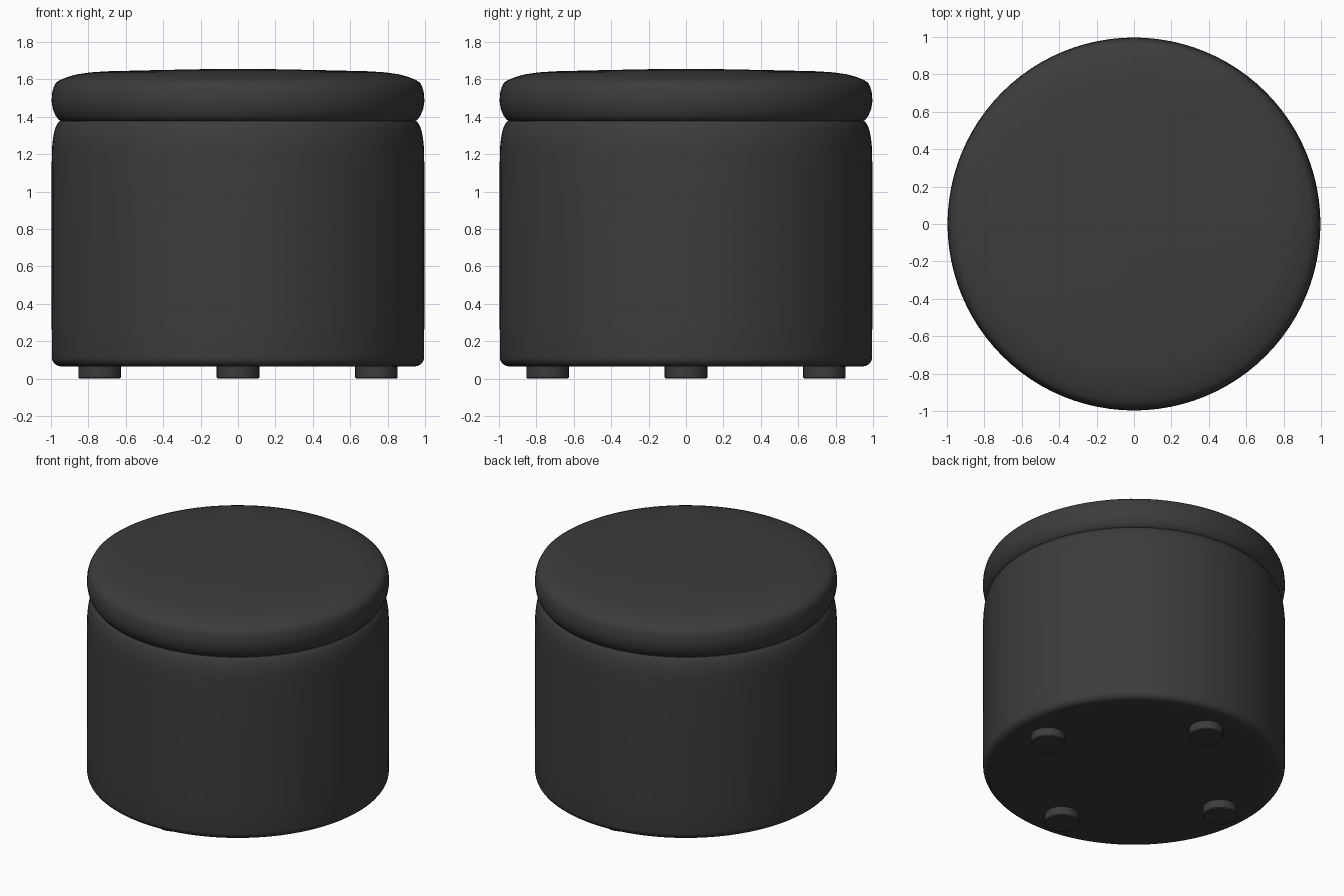
import bpy, bmesh, math

cube = bpy.data.objects.get("Cube")
if cube:
    bpy.data.objects.remove(cube, do_unlink=True)

leather = bpy.data.materials.new("charcoal_leather")
leather.use_nodes = True
color = (0.045, 0.045, 0.045, 1)
leather.diffuse_color = color
bsdf = leather.node_tree.nodes["Principled BSDF"]
bsdf.inputs["Base Color"].default_value = color
bsdf.inputs["Roughness"].default_value = 0.6


def lathe(name, profile, segments, location=(0, 0, 0), angle=35):
    """Spin an (r, z) profile, from bottom axis to top axis, into a closed solid."""
    bm = bmesh.new()
    verts = [bm.verts.new((r, 0, z)) for r, z in profile]
    edges = [bm.edges.new(pair) for pair in zip(verts, verts[1:])]
    bmesh.ops.spin(bm, geom=verts + edges, cent=(0, 0, 0), axis=(0, 0, 1),
                   angle=math.tau, steps=segments, use_merge=True)
    bmesh.ops.remove_doubles(bm, verts=bm.verts, dist=0.0005)
    bmesh.ops.recalc_face_normals(bm, faces=bm.faces)
    mesh = bpy.data.meshes.new(name)
    bm.to_mesh(mesh)
    bm.free()
    mesh.materials.append(leather)
    obj = bpy.data.objects.new(name, mesh)
    obj.location = location
    bpy.context.collection.objects.link(obj)
    bpy.ops.object.select_all(action='DESELECT')
    obj.select_set(True)
    bpy.context.view_layer.objects.active = obj
    bpy.ops.object.shade_smooth_by_angle(angle=math.radians(angle))
    return obj


def arc(r, z, rx, rz, start, end, steps=6):
    """Points along an elliptical arc, angles in degrees."""
    angles = [math.radians(start + (end - start) * i / steps) for i in range(steps + 1)]
    return [(r + rx * math.cos(a), z + rz * math.sin(a)) for a in angles]


# Upholstered drum with a tight lower edge and a long rounded shoulder
body = [(0, 0.065), (0.9, 0.065)]
body += arc(0.945, 0.115, 0.05, 0.05, -90, 0)
body += [(0.996, 0.3), (0.997, 0.7), (0.997, 1.1)]
body += arc(0.945, 1.2, 0.05, 0.18, 0, 80)
body += [(0.94, 1.38), (0, 1.38)]
lathe("body", body, 96)

# Padded lid with bulging side, seam and softly domed top
lid = [(0, 1.375), (0.94, 1.375), (0.957, 1.382), (0.975, 1.405),
       (0.99, 1.44), (0.997, 1.485), (0.993, 1.53), (0.985, 1.56),
       (0.973, 1.583), (0.95, 1.597), (0.91, 1.613), (0.86, 1.627),
       (0.79, 1.637), (0.7, 1.643), (0.45, 1.649), (0.2, 1.654), (0, 1.656)]
lathe("lid", lid, 96)

# Four round feet, one on each axis
foot = [(0, 0), (0.108, 0), (0.114, 0.006), (0.114, 0.07), (0, 0.07)]
for i, side in enumerate(("left", "back", "right", "front")):
    a = i * math.pi / 2
    lathe("foot_" + side, foot, 32, (0.74 * math.cos(a), 0.74 * math.sin(a), 0))
